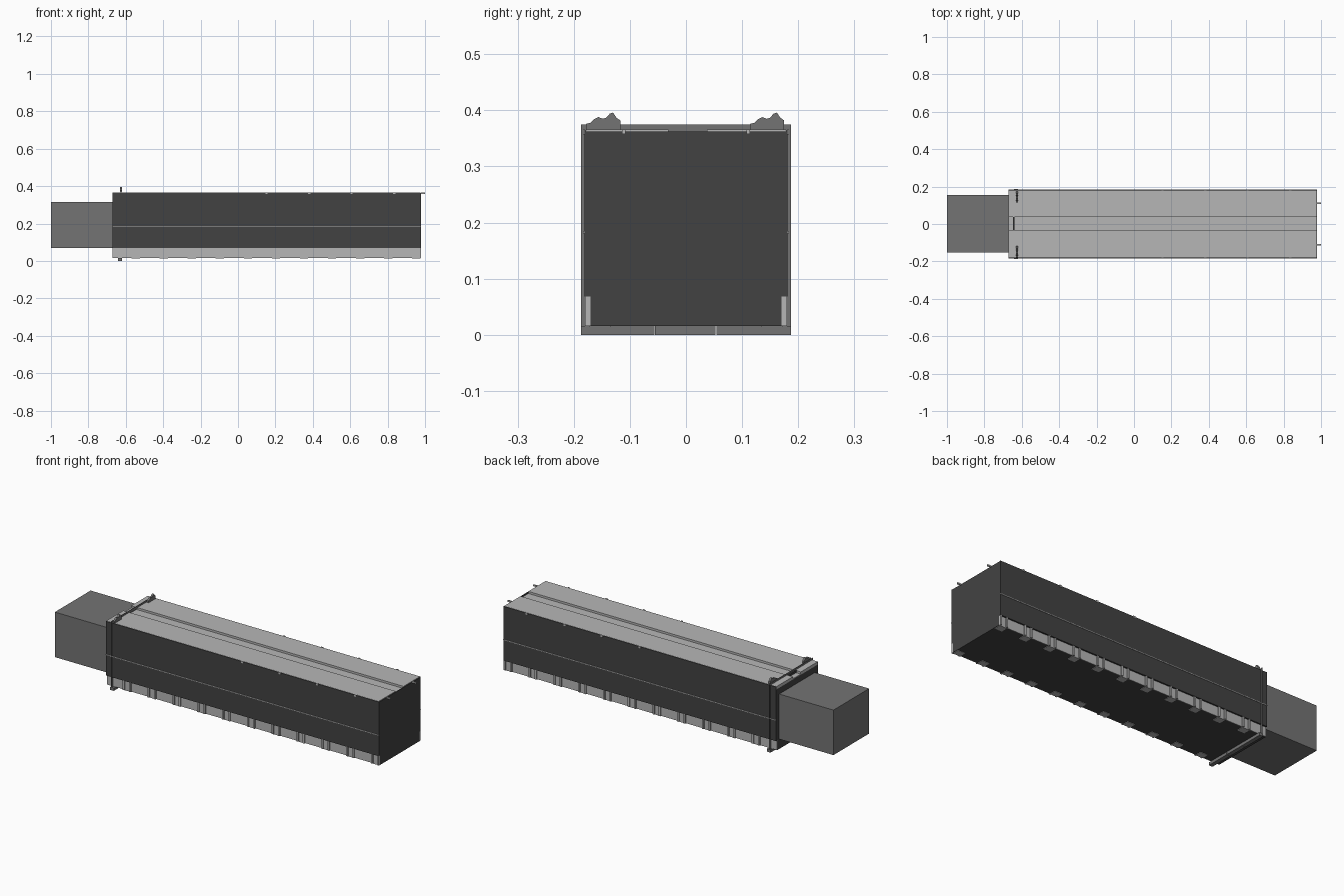
import bpy, bmesh, math

if "Cube" in bpy.data.objects:
    bpy.data.objects.remove(bpy.data.objects["Cube"])


def mat(name, v):
    m = bpy.data.materials.new(name)
    m.diffuse_color = (v, v, v, 1)
    m.use_nodes = True
    m.node_tree.nodes["Principled BSDF"].inputs["Base Color"].default_value = m.diffuse_color
    return m


DARK = mat("dark grey", 0.055)
MID = mat("mid grey", 0.175)
LIGHT = mat("light grey", 0.47)


def boxes(name, material, items):
    """One object made of boxes given as (x0, x1, y0, y1, z0, z1)."""
    bm = bmesh.new()
    for x0, x1, y0, y1, z0, z1 in items:
        vs = bmesh.ops.create_cube(bm, size=1)["verts"]
        for v in vs:
            v.co = (x1 if v.co.x > 0 else x0,
                    y1 if v.co.y > 0 else y0,
                    z1 if v.co.z > 0 else z0)
    me = bpy.data.meshes.new(name)
    bm.to_mesh(me)
    bm.free()
    me.materials.append(material)
    ob = bpy.data.objects.new(name, me)
    bpy.context.collection.objects.link(ob)
    return ob


def both(x0, x1, y0, y1, z0, z1):
    """A box and its mirror across y."""
    return [(x0, x1, y0, y1, z0, z1), (x0, x1, -y1, -y0, z0, z1)]


X0, X1, Y = -0.672, 0.978, 0.181

# Main container body with narrower underbody
boxes("body", DARK, [(X0, X1, -Y, Y, 0.068, 0.35)])
boxes("underbody", DARK, [(X0, X1, -0.170, 0.170, 0.016, 0.068)])
boxes("upper_walls", DARK, both(X0, X1, Y - 0.003, Y, 0.35, 0.3645)
      + [(X1 - 0.003, X1, -Y + 0.003, Y - 0.003, 0.35, 0.3625)])

# Roof halves with sunken centre channel and its ridge
boxes("roof_panels", LIGHT, [
    (X0, X1 - 0.003, -Y + 0.003, -0.031, 0.35, 0.3655),
    (X0, X1 - 0.003, 0.037, Y - 0.003, 0.35, 0.3655)])
boxes("roof_channel", LIGHT, [(X0, X1 - 0.003, -0.031, 0.037, 0.35, 0.354)])
boxes("channel_cap", DARK, [(-0.646, -0.638, -0.034, 0.038, 0.356, 0.367)])

# Light rails along the sides
boxes("side_rails", LIGHT, both(X0, X1, Y, Y + 0.0025, 0.181, 0.185))

# Lower side panels, paired ribs and floor brackets
boxes("lower_panels", LIGHT, both(X0, X1, 0.170, 0.173, 0.016, 0.068))
ribs, brackets = [], []
for i in range(11):
    x = 0.953 - 0.15 * i
    for dx in (-0.019, 0.019):
        ribs += both(x + dx - 0.005, x + dx + 0.005, 0.173, Y - 0.001, 0.016, 0.068)
    brackets += both(x - 0.022, x + 0.022, 0.135, 0.173, 0.0135, 0.016)
boxes("side_ribs", LIGHT, ribs)
boxes("floor_brackets", LIGHT, brackets)

# Thin sealing frame around the front of the body
FX = -0.636
boxes("seal_frame", MID,
      both(FX - 0.001, FX + 0.001, 0.174, 0.187, 0.0, 0.375)
      + [(FX - 0.001, FX + 0.001, -0.187, 0.187, 0.36, 0.375)])
boxes("bottom_bar", MID, [
    (-0.642, -0.620, a, b, 0.0, 0.0155)
    for a, b in ((-0.187, -0.056), (-0.055, 0.053), (0.054, 0.187))])

# Folded crests on the top corners of the frame
bm = bmesh.new()
crest = [(0, .365), (0, .376), (.008, .378), (.014, .384), (.022, .388), (.030, .385),
         (.036, .387), (.042, .394), (.048, .396), (.054, .387), (.061, .382), (.061, .365)]
for y0 in (-0.178, 0.114):
    f = bm.faces.new([bm.verts.new((-0.632, y0 + y, z)) for y, z in crest])
    ext = bmesh.ops.extrude_face_region(bm, geom=[f])["geom"]
    for v in ext:
        if isinstance(v, bmesh.types.BMVert):
            v.co.x += 0.011
bmesh.ops.recalc_face_normals(bm, faces=bm.faces)
me = bpy.data.meshes.new("frame_crests")
bm.to_mesh(me)
bm.free()
me.materials.append(MID)
bpy.context.collection.objects.link(bpy.data.objects.new("frame_crests", me))

# Small hooks on the rear end and along the top edges
boxes("rear_hooks", LIGHT, both(X1, 1.0, 0.1075, 0.1145, 0.358, 0.366))
hooks = []
for x in (0.152, 0.381, 0.607, 0.835):
    hooks += both(x - 0.006, x + 0.006, Y, Y + 0.003, 0.357, 0.367)
boxes("edge_hooks", LIGHT, hooks)

# Connecting box in front
boxes("connector_box", MID, [(-1.0, X0, -0.153, 0.155, 0.07, 0.316)])
